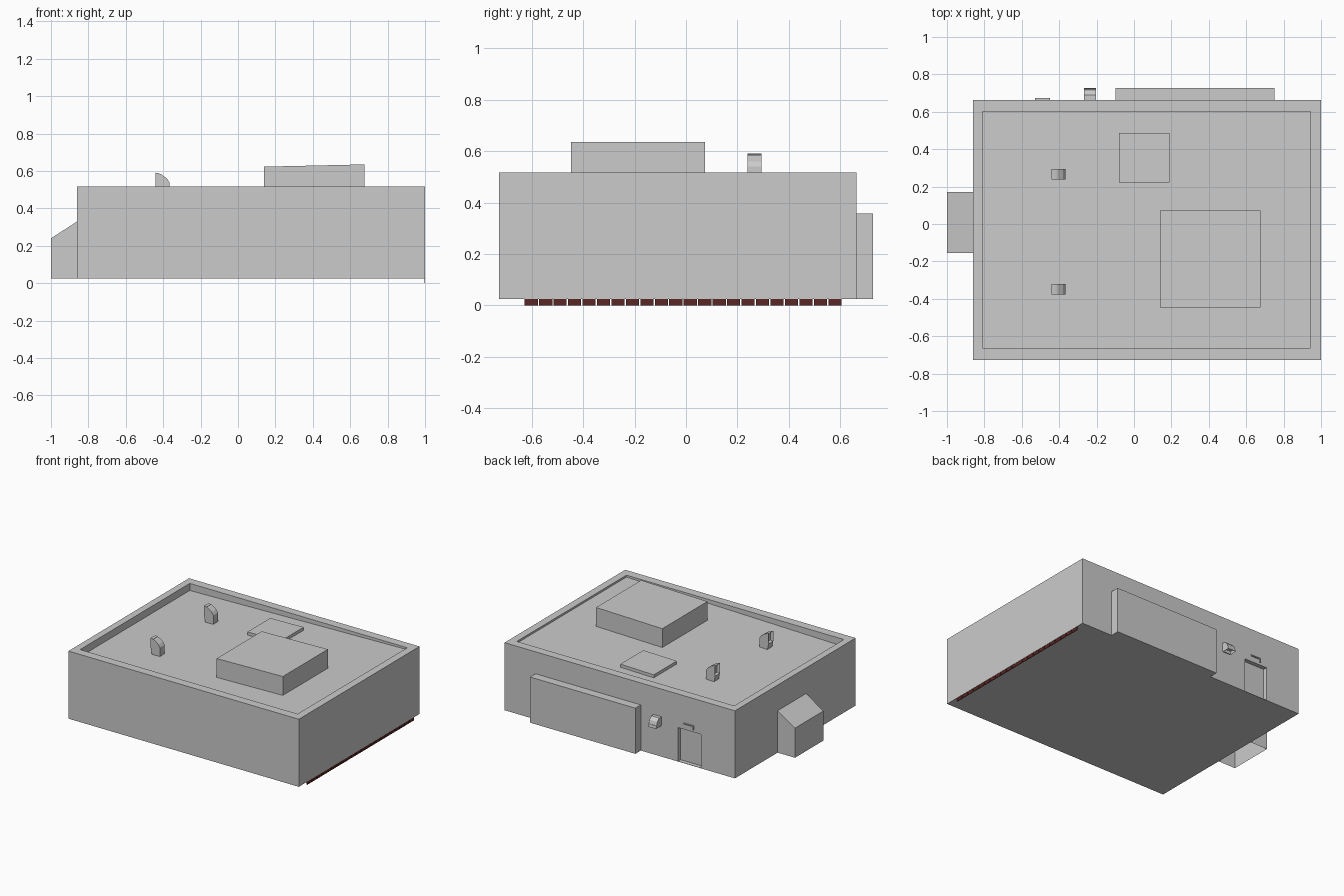
import bpy, bmesh
from mathutils import Vector

if "Cube" in bpy.data.objects:
    bpy.data.objects.remove(bpy.data.objects["Cube"])

BASE = 0.024      # underside of the building
BACK = 0.664      # rear wall plane


def prism(name, profile, lo, hi, axis='y', open_bottom=False):
    """Extrude a 2D profile: (x, z) along y, or (y, z) along x."""
    bm = bmesh.new()

    def place(p, t):
        return (p[0], t, p[1]) if axis == 'y' else (t, p[0], p[1])

    face = bm.faces.new([bm.verts.new(place(p, lo)) for p in profile])
    new = bmesh.ops.extrude_face_region(bm, geom=[face])['geom']
    step = Vector((0, hi - lo, 0)) if axis == 'y' else Vector((hi - lo, 0, 0))
    bmesh.ops.translate(bm, vec=step, verts=[v for v in new if isinstance(v, bmesh.types.BMVert)])
    bmesh.ops.recalc_face_normals(bm, faces=bm.faces)
    if open_bottom:
        bm.normal_update()
        low = [f for f in bm.faces if f.normal.z < -0.9]
        bmesh.ops.delete(bm, geom=low, context='FACES')
    mesh = bpy.data.meshes.new(name)
    bm.to_mesh(mesh)
    bm.free()
    obj = bpy.data.objects.new(name, mesh)
    bpy.context.collection.objects.link(obj)
    return obj


def box(name, x0, x1, y0, y1, z0, z1):
    return prism(name, [(x0, z0), (x1, z0), (x1, z1), (x0, z1)], y0, y1)


def cut(obj, cutter):
    mod = obj.modifiers.new("cut", 'BOOLEAN')
    mod.operation, mod.solver, mod.object = 'DIFFERENCE', 'EXACT', cutter
    bpy.context.view_layer.objects.active = obj
    bpy.ops.object.modifier_apply(modifier=mod.name)
    bpy.data.objects.remove(cutter)


def recess_mouth(obj, direction):
    """Inset the face looking along direction and push it in as an opening."""
    bm = bmesh.new()
    bm.from_mesh(obj.data)
    bm.normal_update()
    d = Vector(direction)
    mouth = max(bm.faces, key=lambda f: f.normal.dot(d))
    bmesh.ops.inset_individual(bm, faces=[mouth], thickness=0.005, depth=0)
    bmesh.ops.translate(bm, vec=-d * 0.02, verts=mouth.verts[:])
    bm.to_mesh(obj.data)
    bm.free()


# Building shell with parapet, gently sloping roof and rear doorway
shell = box("building_shell", -0.86, 1.0, -0.727, BACK, BASE, 0.517)
cut(shell, prism("roof_cutter", [(-0.81, 0.465), (0.945, 0.503), (0.945, 0.6), (-0.81, 0.6)],
                 -0.663, 0.601))
cut(shell, box("door_cutter", -0.585, -0.40, BACK - 0.03, BACK + 0.1, BASE + 0.002, 0.272))

# Rooftop unit and access hatch, tilted with the roof
prism("rooftop_unit", [(0.14, 0.48), (0.675, 0.49), (0.675, 0.635), (0.14, 0.623)], -0.447, 0.073)
prism("roof_hatch", [(-0.08, 0.475), (0.19, 0.48), (0.19, 0.509), (-0.08, 0.503)], 0.221, 0.486)

# Hooded roof vents opening to the left
hood = [(-0.43, 0.465), (-0.367, 0.465), (-0.367, 0.54), (-0.38, 0.56),
        (-0.41, 0.582), (-0.441, 0.591), (-0.441, 0.517)]
for i, y in enumerate((0.266, -0.349)):
    vent = prism(f"roof_vent_{i + 1}", hood, y - 0.027, y + 0.027)
    recess_mouth(vent, (-1, 0, 0))

# Hooded wall vent opening downwards
wall_vent = prism("wall_vent", [(BACK - 0.002, 0.255), (BACK - 0.002, 0.315), (0.69, 0.315),
                                (0.712, 0.295), (0.727, 0.25), (0.675, 0.25)],
                  -0.267, -0.203, 'x')
recess_mouth(wall_vent, (0, 0, -1))

# Side lean-to with sloping roof, open underneath
prism("side_lean_to", [(-1.0, BASE), (-0.86, BASE), (-0.86, 0.33), (-1.0, 0.24)],
      -0.156, 0.172, open_bottom=True)

# Wide block on the rear wall
box("rear_block", -0.1, 0.75, BACK - 0.002, 0.727, BASE, 0.357)

# Small bracket over the door
box("door_bracket_bar", -0.53, -0.45, BACK - 0.002, 0.673, 0.312, 0.32)
box("door_bracket_leg", -0.53, -0.522, BACK - 0.002, 0.673, 0.29, 0.312)

# Dark red dashed strip under the right edge
red = bpy.data.materials.new("dark_red")
red.diffuse_color = (0.10, 0.02, 0.017, 1)
red.use_nodes = True
red.node_tree.nodes["Principled BSDF"].inputs["Base Color"].default_value = red.diffuse_color
pitch = 1.238 / 22
for i in range(22):
    y = -0.628 + i * pitch
    dash = box(f"base_strip_{i + 1:02d}", 0.994, 0.998, y, y + pitch - 0.005, 0.0, BASE)
    dash.data.materials.append(red)
